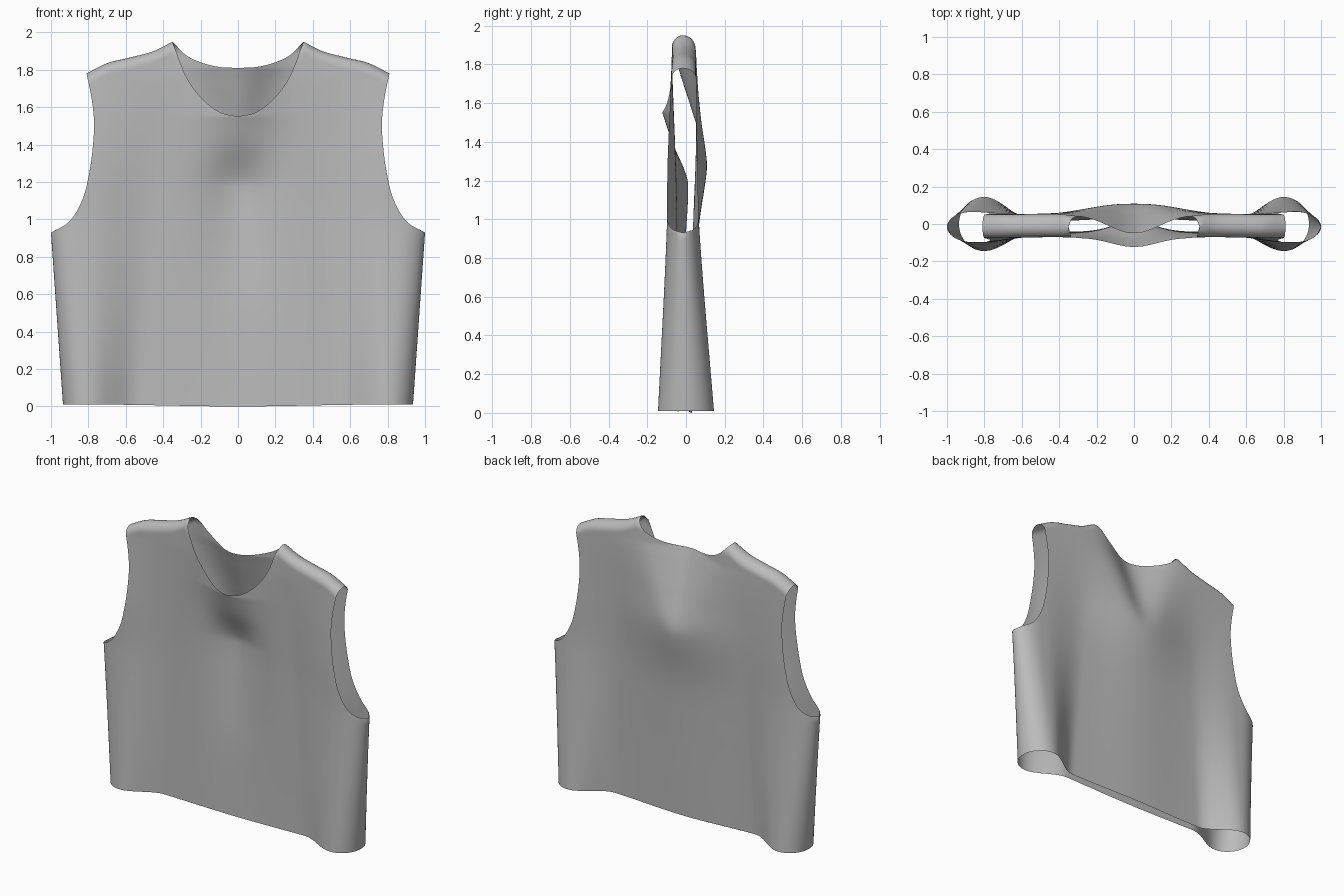
import bpy, bmesh, math

cube = bpy.data.objects.get("Cube")
if cube:
    bpy.data.objects.remove(cube, do_unlink=True)


def curve(pts, t):
    """Smooth value at t through (t, value) points, clamped at the ends."""
    if t <= pts[0][0]:
        return pts[0][1]
    if t >= pts[-1][0]:
        return pts[-1][1]

    def slope(k):
        a, b = pts[max(k - 1, 0)], pts[min(k + 1, len(pts) - 1)]
        return (b[1] - a[1]) / (b[0] - a[0])
    i = max(k for k in range(len(pts) - 1) if pts[k][0] <= t)
    (t0, p0), (t1, p1) = pts[i], pts[i + 1]
    h = t1 - t0
    s = (t - t0) / h
    return ((2*s**3 - 3*s**2 + 1) * p0 + (s**3 - 2*s**2 + s) * h * slope(i)
            + (3*s**2 - 2*s**3) * p1 + (s**3 - s**2) * h * slope(i + 1))


def smooth(a, b, t):
    t = min(max((t - a) / (b - a), 0), 1)
    return t * t * (3 - 2 * t)


# Outline of the garment
ARM_Z, NECK_X, TIP_X, NECK_U = 0.93, 0.35, 0.81, 0.45
SHOULDER = [(NECK_X, 1.95), (0.45, 1.9), (0.58, 1.865), (0.7, 1.835), (TIP_X, 1.78)]
ARMHOLE = [(1, ARM_Z), (0.9, 0.99), (0.83, 1.11), (0.795, 1.25),
           (0.775, 1.4), (0.77, 1.53), (0.785, 1.66), (TIP_X, 1.78)]
ARM_PTS = [[(k / 7, p[c]) for k, p in enumerate(ARMHOLE)] for c in (0, 1)]

# Depth of each panel: flat middle, side tube, and centre folds (offset, width)
FRONT = dict(
    neck=[(0, 1.55), (0.1, 1.575), (0.2, 1.655), (0.28, 1.77), (NECK_X, 1.95)],
    mid=[(0, -0.04), (0.93, -0.045), (1.2, -0.05), (1.75, -0.07)],
    side=[(0, -0.145), (0.93, -0.1), (1.3, -0.095), (1.75, -0.075)],
    folds=[([(0, 0), (0.5, 0.015), (0.93, 0.045), (1.18, 0.06),
             (1.25, 0.045), (1.4, -0.015), (1.55, -0.06)],
            [(0, 0.18), (1.2, 0.12), (1.55, 0.13)])])
BACK = dict(
    neck=[(0, 1.81), (0.1, 1.815), (0.2, 1.84), (0.28, 1.88), (NECK_X, 1.95)],
    mid=[(0, 0.01), (0.93, 0.03), (1.2, 0.035), (1.75, 0.05)],
    side=[(0, 0.145), (0.93, 0.07), (1.3, 0.06), (1.75, 0.05)],
    folds=[([(0, 0.02), (0.6, 0.025), (0.95, 0.035), (1.3, 0.074), (1.52, 0.05), (1.75, 0.02), (1.95, 0)],
            [(0, 0.25), (1.3, 0.25), (1.75, 0.3)]),
           ([(1.24, 0), (1.3, -0.004), (1.52, -0.05), (1.81, -0.113)],
            [(1.25, 0.05), (1.52, 0.09), (1.81, 0.14)])])


def side_x(z):
    return 0.935 + 0.065 * min(z / ARM_Z, 1)


def depth(p, x, z):
    y = curve(p["mid"], z)
    y += (curve(p["side"], z) - y) * smooth(0.53 - 0.08 * z, 0.8, x)
    for offset, width in p["folds"]:
        y += curve(offset, z) * math.exp(-(x / curve(width, z)) ** 2 / 2)
    # Round off into the side seam and the shoulder seam
    low = min(z / ARM_Z, 1)
    start = 0.8 + 0.05 * low
    a = min(max((x - start) / (side_x(z) - start), 0), 1)
    b = min(max(1 - (curve(SHOULDER, x) - z) / 0.06, 0), 1)
    seam = -0.015 * low
    return seam + (y - seam) * math.sqrt(1 - a * a) * math.sqrt(1 - b * b)


def outline(p, u, v):
    """Blend armhole level, armhole, neckline and shoulder into a patch."""
    if u <= NECK_U:
        tx = NECK_X * u / NECK_U
        tz = curve(p["neck"], tx)
    else:
        tx = NECK_X + (TIP_X - NECK_X) * (u - NECK_U) / (1 - NECK_U)
        tz = curve(SHOULDER, tx)
    w = u ** 3
    x = (1 - v) * u + v * tx + w * (curve(ARM_PTS[0], v) - (1 - v) - v * TIP_X)
    z = (1 - v) * ARM_Z + v * tz + w * (curve(ARM_PTS[1], v) - (1 - v) * ARM_Z - v * 1.78)
    return x, z


bm = bmesh.new()
half = [NECK_U * k / 24 for k in range(24)]
half += [NECK_U + (1 - NECK_U) * math.sin(math.pi / 2 * k / 32) for k in range(33)]
columns = [-u for u in reversed(half[1:])] + half
LOW, HIGH = 24, 50


def panel(p, flip):
    rows = []
    for r in range(LOW + HIGH + 1):
        row = []
        for u in columns:
            if r <= LOW:
                # The hem rises slightly towards the sides
                hem = 0.01 * smooth(0, 0.8, abs(u))
                z = hem + (ARM_Z - hem) * r / LOW
                x = abs(u) * side_x(z)
            else:
                x, z = outline(p, abs(u), 1 - (1 - (r - LOW) / HIGH) ** 1.8)
            row.append(bm.verts.new((math.copysign(x, u), depth(p, x, z), z)))
        rows.append(row)
    for lo, hi in zip(rows, rows[1:]):
        for i in range(len(columns) - 1):
            f = [lo[i], lo[i + 1], hi[i + 1], hi[i]]
            bm.faces.new(f[::-1] if flip else f)


# Front and back panels sewn at the sides and shoulders
panel(FRONT, False)
panel(BACK, True)
bmesh.ops.remove_doubles(bm, verts=bm.verts[:], dist=0.0002)

mesh = bpy.data.meshes.new("vest")
bm.to_mesh(mesh)
bm.free()
vest = bpy.data.objects.new("vest", mesh)
bpy.context.collection.objects.link(vest)

# Plain grey cloth
grey = bpy.data.materials.new("grey_cloth")
grey.use_nodes = True
grey.diffuse_color = (0.5, 0.5, 0.5, 1)
grey.node_tree.nodes["Principled BSDF"].inputs["Base Color"].default_value = (0.5, 0.5, 0.5, 1)
mesh.materials.append(grey)

bpy.context.view_layer.objects.active = vest
vest.select_set(True)
bpy.ops.object.shade_smooth_by_angle(angle=math.radians(60))
